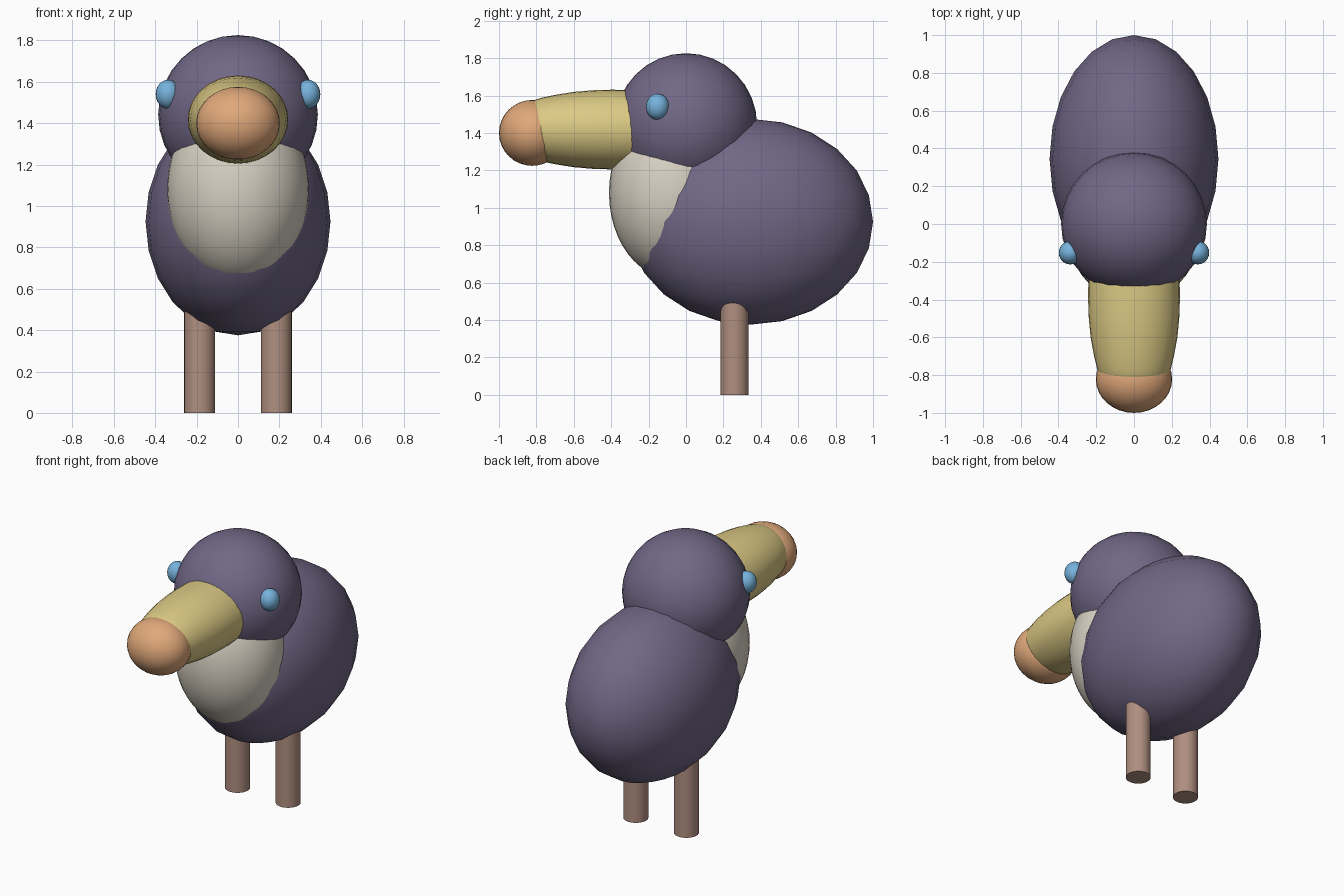
import bpy, bmesh, math
from mathutils import Matrix

if "Cube" in bpy.data.objects:
    bpy.data.objects.remove(bpy.data.objects["Cube"])


def material(name, r, g, b):
    lin = [((c / 255 + 0.055) / 1.055) ** 2.4 for c in (r, g, b)]
    m = bpy.data.materials.new(name)
    m.diffuse_color = (*lin, 1)
    m.use_nodes = True
    m.node_tree.nodes["Principled BSDF"].inputs["Base Color"].default_value = m.diffuse_color
    return m


plum = material("plum feathers", 113, 103, 134)
cream = material("cream chest", 216, 209, 195)
yellow = material("yellow beak", 219, 201, 132)
orange = material("orange beak tip", 224, 168, 122)
blue = material("blue eyes", 118, 178, 220)
tan = material("tan legs", 176, 143, 128)


def add_object(name, bm, mat):
    bmesh.ops.recalc_face_normals(bm, faces=bm.faces)
    mesh = bpy.data.meshes.new(name)
    bm.to_mesh(mesh)
    bm.free()
    mesh.materials.append(mat)
    obj = bpy.data.objects.new(name, mesh)
    bpy.context.collection.objects.link(obj)
    bpy.ops.object.select_all(action='DESELECT')
    obj.select_set(True)
    bpy.context.view_layer.objects.active = obj
    bpy.ops.object.shade_smooth_by_angle(angle=math.radians(40))
    return obj


def ellipsoid(name, centre, radii, mat, segments=24, rings=12):
    bm = bmesh.new()
    bmesh.ops.create_uvsphere(bm, u_segments=segments, v_segments=rings, radius=1)
    bmesh.ops.scale(bm, vec=radii, verts=bm.verts)
    bmesh.ops.translate(bm, vec=centre, verts=bm.verts)
    return add_object(name, bm, mat)


# Body, chest and head
ellipsoid("body", (0, 0.345, 0.925), (0.447, 0.655, 0.55), plum)
ellipsoid("chest", (0, -0.07, 1.08), (0.342, 0.342, 0.46), cream, 40, 24)
ellipsoid("head", (0, 0.0, 1.442), (0.386, 0.38, 0.384), plum, 32, 16)

# Beak: oval sections tapering forward, as (y, scale)
profile = [(-0.15, 0.96), (-0.3, 0.995), (-0.4, 1.0), (-0.5, 0.985), (-0.6, 0.945),
           (-0.7, 0.87), (-0.77, 0.8), (-0.81, 0.74), (-0.86, 0.6)]
SIDES = 32
bm = bmesh.new()
sections = []
for y, s in profile:
    sections.append([bm.verts.new((0.243 * s * math.cos(a), y, 1.418 + 0.213 * s * math.sin(a)))
                     for a in (2 * math.pi * i / SIDES for i in range(SIDES))])
for lower, upper in zip(sections, sections[1:]):
    for i in range(SIDES):
        j = (i + 1) % SIDES
        bm.faces.new((lower[i], lower[j], upper[j], upper[i]))
bm.faces.new(sections[0])
bm.faces.new(sections[-1])
add_object("beak", bm, yellow)

# Beak tip
ellipsoid("beak_tip", (0, -0.822, 1.4), (0.202, 0.178, 0.176), orange, 32, 16)

# Eyes and legs on both sides
for side, label in ((-1, "left"), (1, "right")):
    ellipsoid(label + "_eye", (side * 0.338, -0.152, 1.54), (0.06, 0.062, 0.07), blue, 24, 12)
    bm = bmesh.new()
    bmesh.ops.create_cone(bm, cap_ends=True, segments=32, radius1=0.075, radius2=0.075, depth=0.6,
                          matrix=Matrix.Translation((side * 0.185, 0.26, 0.3)))
    add_object(label + "_leg", bm, tan)
